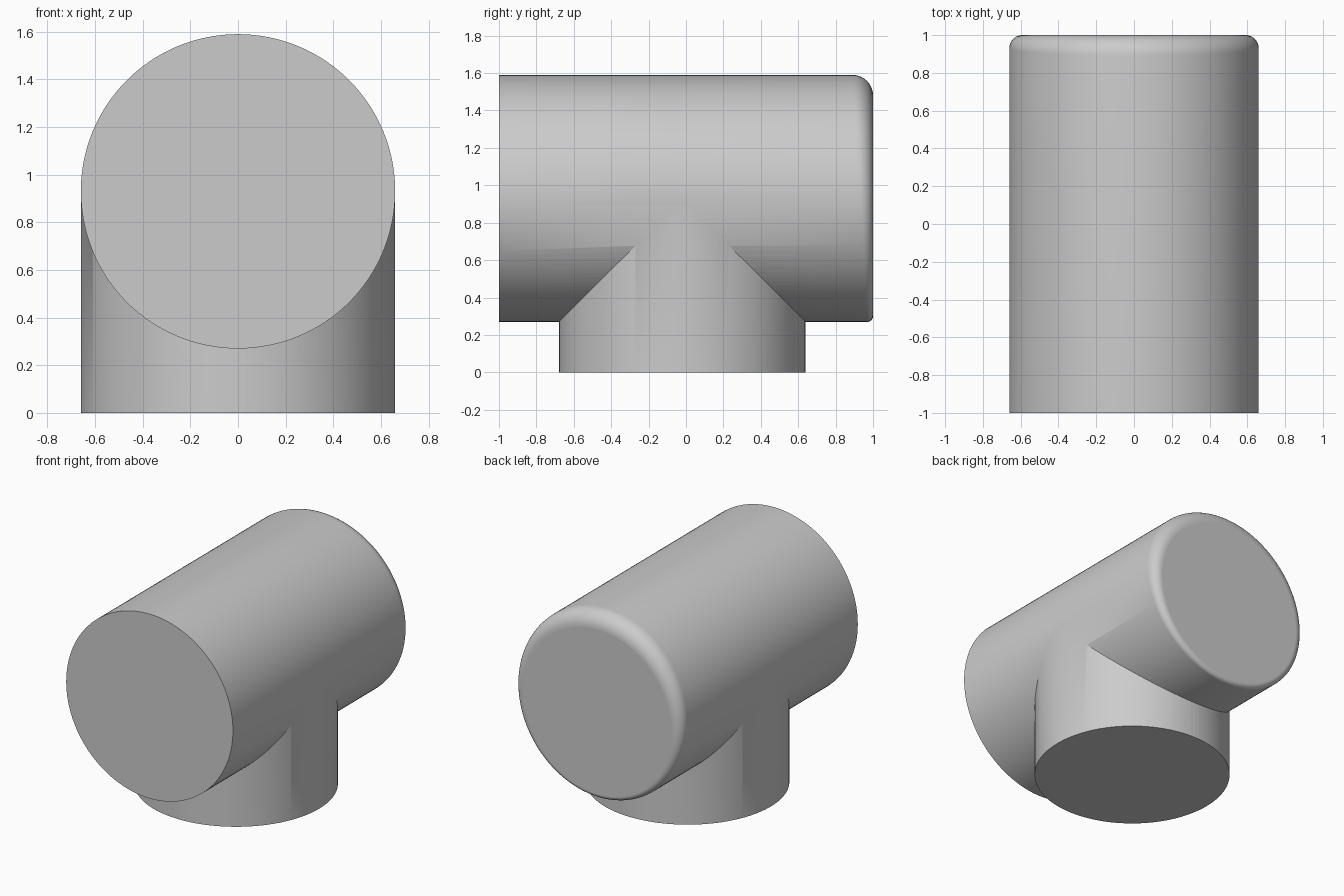
import bpy, bmesh, math

if "Cube" in bpy.data.objects:
    bpy.data.objects.remove(bpy.data.objects["Cube"], do_unlink=True)

R, AXIS_Z, SEGMENTS = 0.66, 0.93, 128

grey = bpy.data.materials.new("plain grey")
grey.use_nodes = True
colour = (0.6, 0.6, 0.6, 1)
grey.diffuse_color = colour
grey.node_tree.nodes["Principled BSDF"].inputs["Base Color"].default_value = colour


def loft(name, rings):
    """Closed solid from a list of rings of points."""
    bm = bmesh.new()
    loops = [[bm.verts.new(p) for p in ring] for ring in rings]
    for a, b in zip(loops, loops[1:]):
        for i in range(len(a)):
            j = (i + 1) % len(a)
            bm.faces.new((a[i], a[j], b[j], b[i]))
    bm.faces.new(loops[0])
    bm.faces.new(loops[-1])
    bmesh.ops.recalc_face_normals(bm, faces=bm.faces)
    mesh = bpy.data.meshes.new(name)
    bm.to_mesh(mesh)
    bm.free()
    mesh.materials.append(grey)
    obj = bpy.data.objects.new(name, mesh)
    bpy.context.collection.objects.link(obj)
    return obj


angles = [2 * math.pi * i / SEGMENTS for i in range(SEGMENTS)]


def barrel_ring(turn):
    """Ring of the rounded back rim; the rounding grows from bottom to top."""
    ring = []
    for a in angles:
        fillet = 0.07 + 0.04 * math.sin(a)
        r = R - fillet * (1 - math.cos(turn))
        y = 1 - fillet * (1 - math.sin(turn))
        ring.append((r * math.cos(a), y, AXIS_Z + r * math.sin(a)))
    return ring


# Horizontal barrel: flat front, rounded back rim
front = [(R * math.cos(a), -1, AXIS_Z + R * math.sin(a)) for a in angles]
barrel = loft("tee_barrel", [front] + [barrel_ring(math.pi / 2 * k / 10) for k in range(11)])

# Upright branch of nearly equal radius, used to extend the barrel
post = loft("branch_post", [[(0.659 * math.cos(a), -0.02 + 0.659 * math.sin(a), z)
                             for a in angles] for z in (0, AXIS_Z)])

# Join the two into one solid
union = barrel.modifiers.new("join branch", "BOOLEAN")
union.operation = "UNION"
union.solver = "EXACT"
union.object = post
bpy.context.view_layer.objects.active = barrel
barrel.select_set(True)
bpy.ops.object.modifier_apply(modifier=union.name)
bpy.data.objects.remove(post, do_unlink=True)

# Smooth sides with crisp edges and flat ends
bpy.ops.object.select_all(action="DESELECT")
barrel.select_set(True)
bpy.ops.object.shade_smooth_by_angle(angle=math.radians(30))
for face in barrel.data.polygons:
    if abs(face.normal.y) > 0.999 or face.normal.z < -0.999 and face.center.z < 0.01:
        face.use_smooth = False
